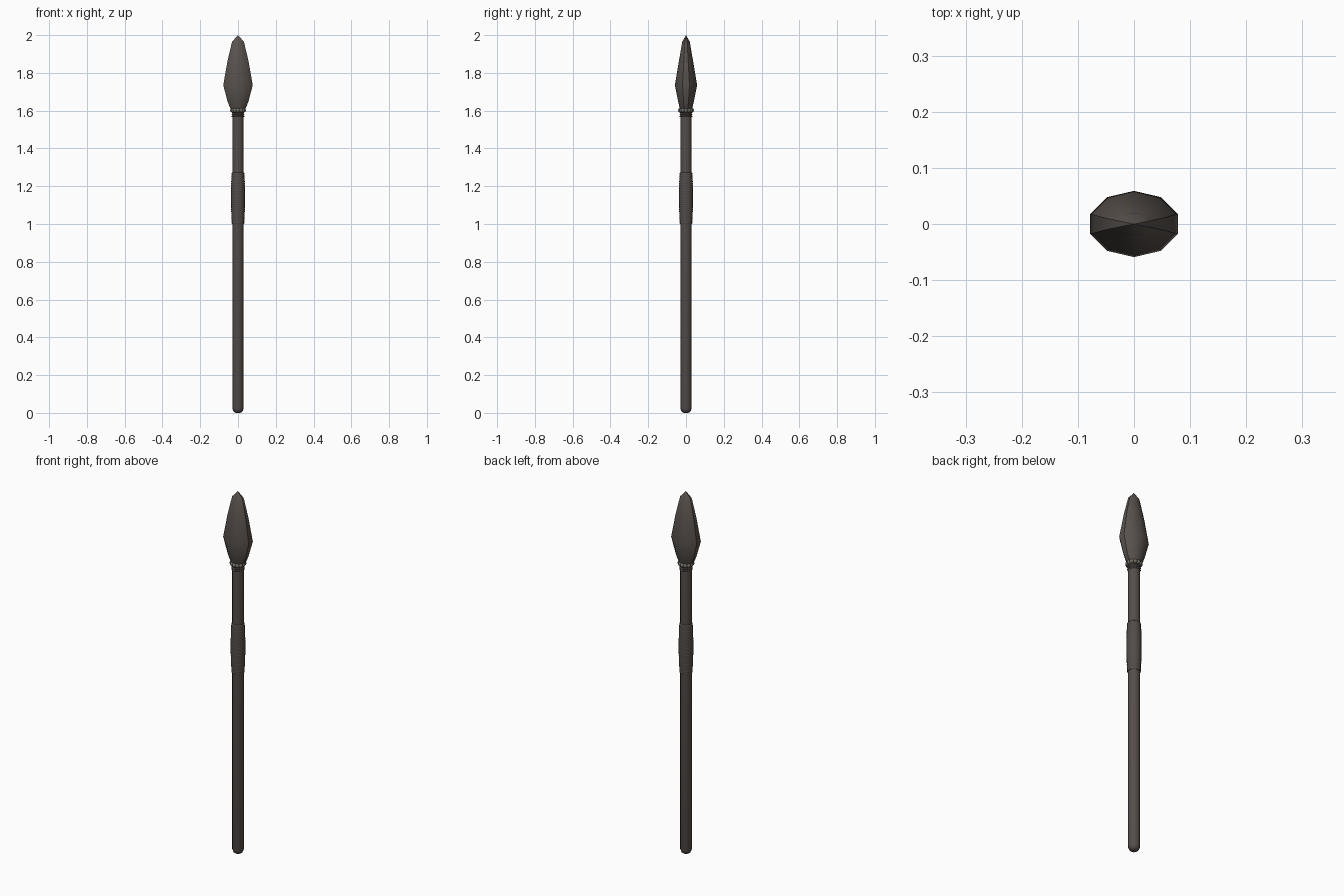
import bpy, bmesh, math

if "Cube" in bpy.data.objects:
    bpy.data.objects.remove(bpy.data.objects["Cube"])

def material(name, c):
    m = bpy.data.materials.new(name)
    m.diffuse_color = (*c, 1)
    m.use_nodes = True
    m.node_tree.nodes["Principled BSDF"].inputs["Base Color"].default_value = m.diffuse_color
    return m

wood = material("dark wood", (0.092, 0.076, 0.070))
wrap = material("dark wrap", (0.085, 0.071, 0.066))
stone = material("dark stone", (0.100, 0.083, 0.074))
bead_mat = material("grey bead", (0.16, 0.148, 0.125))

def finish(name, bm, mat, angle):
    bmesh.ops.recalc_face_normals(bm, faces=bm.faces)
    me = bpy.data.meshes.new(name)
    bm.to_mesh(me)
    bm.free()
    me.materials.append(mat)
    ob = bpy.data.objects.new(name, me)
    bpy.context.collection.objects.link(ob)
    bpy.ops.object.select_all(action='DESELECT')
    ob.select_set(True)
    bpy.context.view_layer.objects.active = ob
    bpy.ops.object.shade_smooth_by_angle(angle=math.radians(angle))
    return ob

def loft(name, profile, sides, mat, angle=40, start=math.pi / 2):
    """Stack of elliptical rings (x radius, y radius, z); zero radius is a point."""
    bm = bmesh.new()
    rings = []
    for rx, ry, z in profile:
        n = 1 if rx == 0 else sides
        rings.append([bm.verts.new((rx * math.cos(start + 2 * math.pi * i / sides),
                                    ry * math.sin(start + 2 * math.pi * i / sides), z))
                      for i in range(n)])
    for a, b in zip(rings, rings[1:]):
        for i in range(sides):
            j = (i + 1) % sides
            if len(b) == 1:
                bm.faces.new((a[i], a[j], b[0]))
            else:
                bm.faces.new((a[i], a[j], b[j], b[i]))
    for r in (rings[0], rings[-1]):
        if len(r) > 1:
            bm.faces.new(r)
    return finish(name, bm, mat, angle)

# Shaft with rounded butt
loft("shaft", [(r, r, z) for r, z in
     ((0.013, 0), (0.024, 0.008), (0.03, 0.024), (0.03, 1.62))], 12, wood)

# Swollen grip wound with fine cord
turns = 27
prof = []
for k in range(turns):
    z = 1.0 + 0.27 * k / turns
    t = (k + 0.5) / turns
    r = 0.031 + 0.0065 * math.sin(math.pi * min(1, 0.1 + 0.75 * t))
    prof += [(r - 0.0015, r - 0.0015, z), (r, r, z + 0.003), (r, r, z + 0.007)]
prof.append((0.031, 0.031, 1.272))
loft("grip_wrap", prof, 16, wrap, 60)

# Cord rings below the head
for k in range(3):
    z = 1.565 + 0.011 * k
    loft("neck_cord_%d" % (k + 1), [(r, r, z + d) for r, d in
         ((0.029, 0), (0.0335, 0.003), (0.0335, 0.007), (0.029, 0.010))], 12, wrap, 60)

# Collar of beads
bm = bmesh.new()
for i in range(12):
    a = 2 * math.pi * i / 12
    g = bmesh.ops.create_uvsphere(bm, u_segments=10, v_segments=7, radius=0.0115)
    bmesh.ops.translate(bm, verts=g["verts"],
                        vec=(0.031 * math.cos(a), 0.031 * math.sin(a), 1.602))
finish("bead_collar", bm, bead_mat, 60)

# Ten-sided leaf-shaped spearhead
loft("spearhead", [(0.036, 0.030, 1.605), (0.047, 0.035, 1.62), (0.060, 0.043, 1.655),
                   (0.082, 0.059, 1.735), (0.058, 0.037, 1.865),
                   (0.033, 0.020, 1.965), (0, 0, 2.0)], 10, stone, 32)
